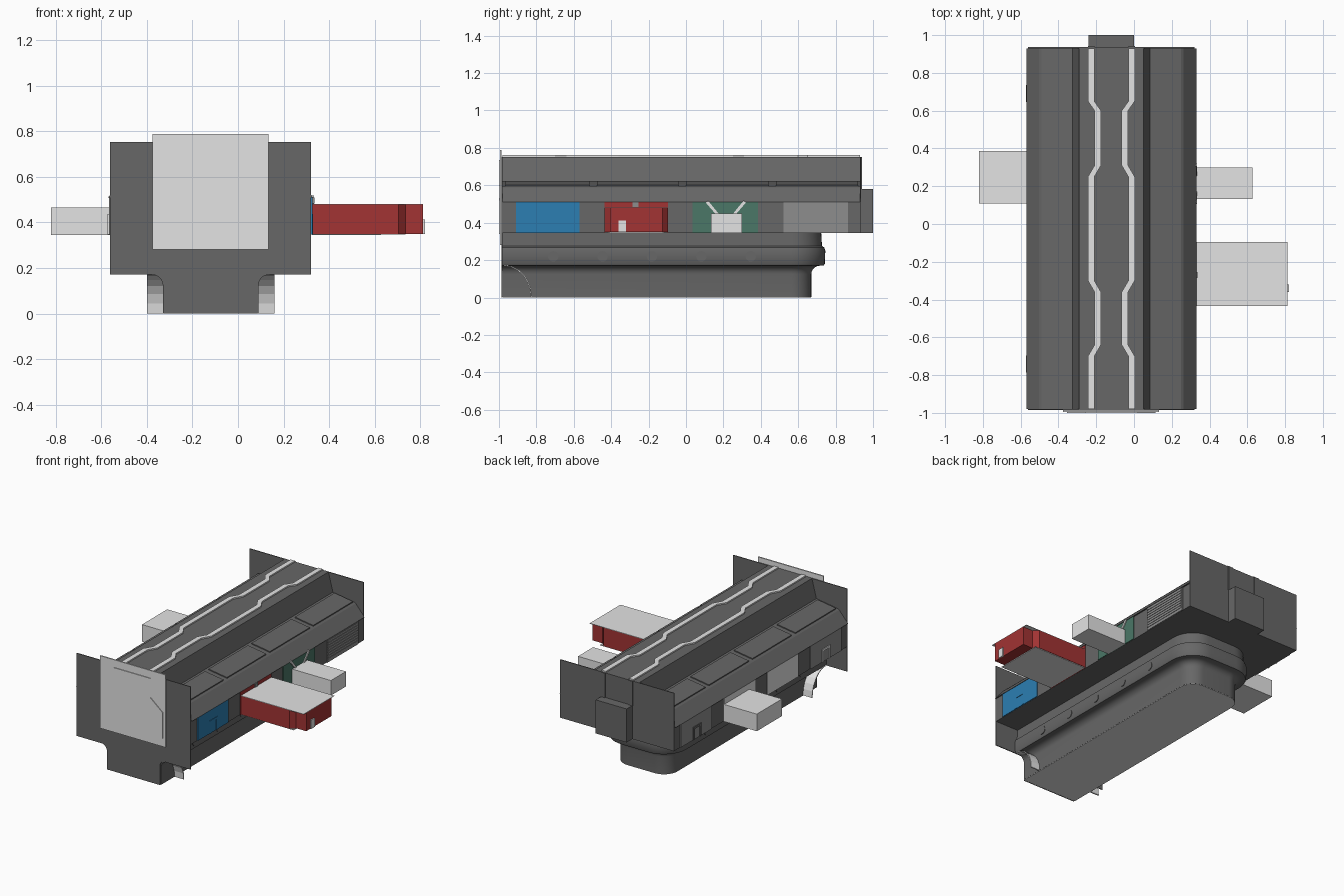
import bpy, bmesh, math

if "Cube" in bpy.data.objects:
    bpy.data.objects.remove(bpy.data.objects["Cube"])

CX = -0.12            # symmetry axis of the main body
Y0, Y1 = -0.98, 0.93  # body ends


def material(name, r, g, b):
    m = bpy.data.materials.new(name)
    m.diffuse_color = (r, g, b, 1)
    m.use_nodes = True
    m.node_tree.nodes["Principled BSDF"].inputs["Base Color"].default_value = m.diffuse_color
    return m


DARK = material("dark grey", 0.135, 0.135, 0.135)
LIGHT = material("light grey", 0.77, 0.77, 0.77)
MID = material("mid grey", 0.27, 0.27, 0.27)
RED = material("red", 0.36, 0.033, 0.033)
BLUE = material("blue", 0.025, 0.21, 0.45)
GREEN = material("green", 0.07, 0.185, 0.135)


def finish(name, bm, mat):
    bmesh.ops.recalc_face_normals(bm, faces=bm.faces)
    me = bpy.data.meshes.new(name)
    bm.to_mesh(me)
    bm.free()
    ob = bpy.data.objects.new(name, me)
    ob.data.materials.append(mat)
    bpy.context.collection.objects.link(ob)
    return ob


def prism(name, pts, axis, a, b, mat):
    """Extrude a 2D outline along an axis from a to b."""
    put = {"x": lambda p, t: (t, p[0], p[1]),
           "y": lambda p, t: (p[0], t, p[1]),
           "z": lambda p, t: (p[0], p[1], t)}[axis]
    bm = bmesh.new()
    A = [bm.verts.new(put(p, a)) for p in pts]
    B = [bm.verts.new(put(p, b)) for p in pts]
    n = len(pts)
    bm.faces.new(A)
    bm.faces.new(B[::-1])
    for i in range(n):
        j = (i + 1) % n
        bm.faces.new((A[i], A[j], B[j], B[i]))
    return finish(name, bm, mat)


def box(name, x0, x1, y0, y1, z0, z1, mat):
    return prism(name, [(x0, y0), (x1, y0), (x1, y1), (x0, y1)], "z", z0, z1, mat)


def both(half):
    """Mirror a half outline (distance from axis, z) into a closed one."""
    return [(CX + d, z) for d, z in half] + [(CX - d, z) for d, z in reversed(half)]


# main body with stepped roof
prism("main_body", both([(0.441, 0.345), (0.441, 0.51), (0.45, 0.51), (0.382, 0.588),
                         (0.37, 0.595), (0.205, 0.62), (0.17, 0.752)]),
      "y", Y0, Y1, DARK)

# roof side panels, roof rails and their ends on the back wall
for s, side in ((1, "right"), (-1, "left")):
    for i, (a, b) in enumerate(((-0.965, -0.515), (-0.475, -0.04), (0.0, 0.442), (0.48, 0.92))):
        prism(f"roof_panel_{side}_{i}",
              [(CX + s * d, z) for d, z in ((0.225, 0.61), (0.225, 0.624), (0.367, 0.6025), (0.367, 0.59))],
              "y", a, b, DARK)
    path = [(0.107, Y0), (0.107, -0.70), (0.072, -0.64), (0.072, -0.36), (0.107, -0.30),
            (0.107, 0.25), (0.072, 0.31), (0.072, 0.60), (0.107, 0.65), (0.107, Y1)]
    outline = [(CX + s * (d + 0.017), y) for d, y in path]
    outline += [(CX + s * (d - 0.017), y) for d, y in reversed(path)]
    prism(f"roof_rail_{side}", outline, "z", 0.745, 0.761, LIGHT)
    xr = CX + s * 0.107
    box(f"back_rail_{side}", xr - 0.017, xr + 0.017, Y1, Y1 + 0.012, 0.58, 0.752, DARK)

# front end wall with concave neck, back end wall
neck = [(0.205, 0.0), (0.205, 0.135)]
neck += [(0.24 - 0.035 * math.cos(t), 0.135 + 0.037 * math.sin(t))
         for t in [math.pi / 2 * k / 5 for k in range(1, 6)]]
prism("front_wall", both(neck + [(0.441, 0.172), (0.441, 0.752)]), "y", Y0 - 0.006, Y0, DARK)
prism("back_wall", both([(0.441, 0.345), (0.441, 0.752)]), "y", Y1, Y1 + 0.006, DARK)

# light front hatch with raised stepped panel
box("front_hatch", CX - 0.255, CX + 0.253, -0.995, -0.986, 0.28, 0.788, LIGHT)
prism("front_hatch_panel", both([(0.235, 0.34), (0.235, 0.52), (0.14, 0.6), (0.14, 0.735)]),
      "y", -1.0, -0.994, LIGHT)

# rear connector
box("rear_connector", CX - 0.12, CX + 0.12, Y1, 1.0, 0.345, 0.58, DARK)


# hull: offset outlines with rounded rear corners, stacked by height
def hull_outline(o, front=Y0):
    w, yb, r = 0.285 - o, 0.745 - o, 0.18 - o
    right = [(w, front)]
    for k in range(11):
        t = math.pi / 2 * k / 10
        right.append((w - r + r * math.cos(t), yb - r + r * math.sin(t)))
    return [(CX + x, y) for x, y in right] + [(CX - x, y) for x, y in reversed(right)]


profile = [(0.075, 0.003), (0.075, 0.125)]
profile += [(0.075 - 0.045 * (1 - math.cos(t)), 0.125 + 0.045 * math.sin(t))
            for t in [math.pi / 2 * k / 5 for k in range(1, 6)]]
profile += [(0.008, 0.172), (0.003, 0.18), (0.0, 0.25), (0.006, 0.268), (0.018, 0.275), (0.022, 0.345)]
bm = bmesh.new()
rings = [[bm.verts.new((x, y, z)) for x, y in hull_outline(o)] for o, z in profile]
n = len(rings[0])
for lo, hi in zip(rings, rings[1:]):
    for i in range(n - 1):
        bm.faces.new((lo[i], lo[i + 1], hi[i + 1], hi[i]))
bm.faces.new(rings[0])
bm.faces.new(rings[-1])
bm.faces.new([r[0] for r in rings] + [r[-1] for r in reversed(rings)])
hull = finish("lower_hull", bm, DARK)
bpy.context.view_layer.objects.active = hull
hull.select_set(True)
bpy.ops.object.shade_smooth_by_angle(angle=math.radians(35))
hull.select_set(False)

# light keel floor
prism("keel_floor", hull_outline(0.076, Y0 + 0.001), "z", 0.0, 0.0035, LIGHT)

# round hull ports and curved light fins at the front of the keel
arc = [(-0.83 - 0.145 * (1 - math.cos(t)), 0.17 * math.sin(t))
       for t in [math.pi / 2 * k / 6 for k in range(7)]]
fin = arc + [(y + 0.006, z + 0.003) for y, z in reversed(arc)]
for s, side in ((1, "right"), (-1, "left")):
    for i in range(5):
        yc = -0.71 + 0.264 * i
        ring = [(yc + 0.028 * math.cos(k * math.tau / 16), 0.22 + 0.028 * math.sin(k * math.tau / 16))
                for k in range(16)]
        prism(f"hull_port_{side}_{i}", ring, "x", CX + s * 0.28, CX + s * 0.287, DARK)
    prism(f"keel_fin_{side}", fin, "x", CX + s * 0.2, CX + s * 0.28, LIGHT)

# room bays along both sides
bays = [(-0.91, -0.57), (-0.437, -0.095), (0.035, 0.385), (0.52, 0.865)]
for (a, b), mr, ml, nm in zip(bays, (BLUE, RED, GREEN, MID), (MID, LIGHT, LIGHT, MID),
                              ("first", "second", "third", "fourth")):
    box(f"right_bay_{nm}", 0.319, 0.327, a, b, 0.346, 0.51, mr)
    box(f"left_bay_{nm}", -0.567, -0.559, a, b, 0.346, 0.51, ml)

# slats on the last right bay
for i in range(8):
    z = 0.365 + 0.018 * i
    box(f"bay_slat_{i}", 0.325, 0.33, 0.525, 0.86, z, z + 0.01, MID)


# door frames on the bays
def door(name, x0, x1, yc, mat):
    w, h = 0.045, 0.09
    prism(name, [(yc - w, 0.347), (yc - w, 0.347 + h), (yc + w, 0.347 + h), (yc + w, 0.347),
                 (yc + w - 0.015, 0.347), (yc + w - 0.015, 0.332 + h),
                 (yc - w + 0.015, 0.332 + h), (yc - w + 0.015, 0.347)], "x", x0, x1, mat)


door("blue_bay_door", 0.325, 0.33, -0.74, BLUE)
door("left_front_door", -0.572, -0.565, -0.74, LIGHT)
door("left_rear_door", -0.572, -0.565, 0.69, DARK)

# red slide-out room with chamfered outer corners, light roof and floor
xa, xb, ya, yb = 0.325, 0.813, -0.435, -0.095
prism("red_room", [(xa, ya), (0.705, ya), (0.735, ya + 0.03), (xb, ya + 0.03),
                   (xb, yb - 0.03), (0.735, yb - 0.03), (0.705, yb), (xa, yb)],
      "z", 0.350, 0.478, RED)
box("red_room_roof", xa, xb, ya, yb, 0.478, 0.481, LIGHT)
box("red_room_floor", xa, 0.735, ya + 0.003, yb - 0.003, 0.346, 0.35, LIGHT)
box("red_room_cabinet", 0.81, 0.82, -0.36, -0.32, 0.35, 0.412, LIGHT)
box("red_room_lamp", 0.325, 0.335, -0.285, -0.255, 0.484, 0.51, MID)

# light slide-out boxes and slanted struts
box("right_slide_box", 0.325, 0.627, 0.133, 0.30, 0.345, 0.45, LIGHT)
box("left_slide_box", -0.82, -0.56, 0.108, 0.387, 0.345, 0.465, LIGHT)
for s in (-1, 1):
    c = 0.213
    prism("strut_front" if s < 0 else "strut_rear",
          [(c + s * 0.04, 0.45), (c + s * 0.058, 0.45), (c + s * 0.108, 0.508), (c + s * 0.095, 0.518)],
          "x", 0.325, 0.334, LIGHT)
